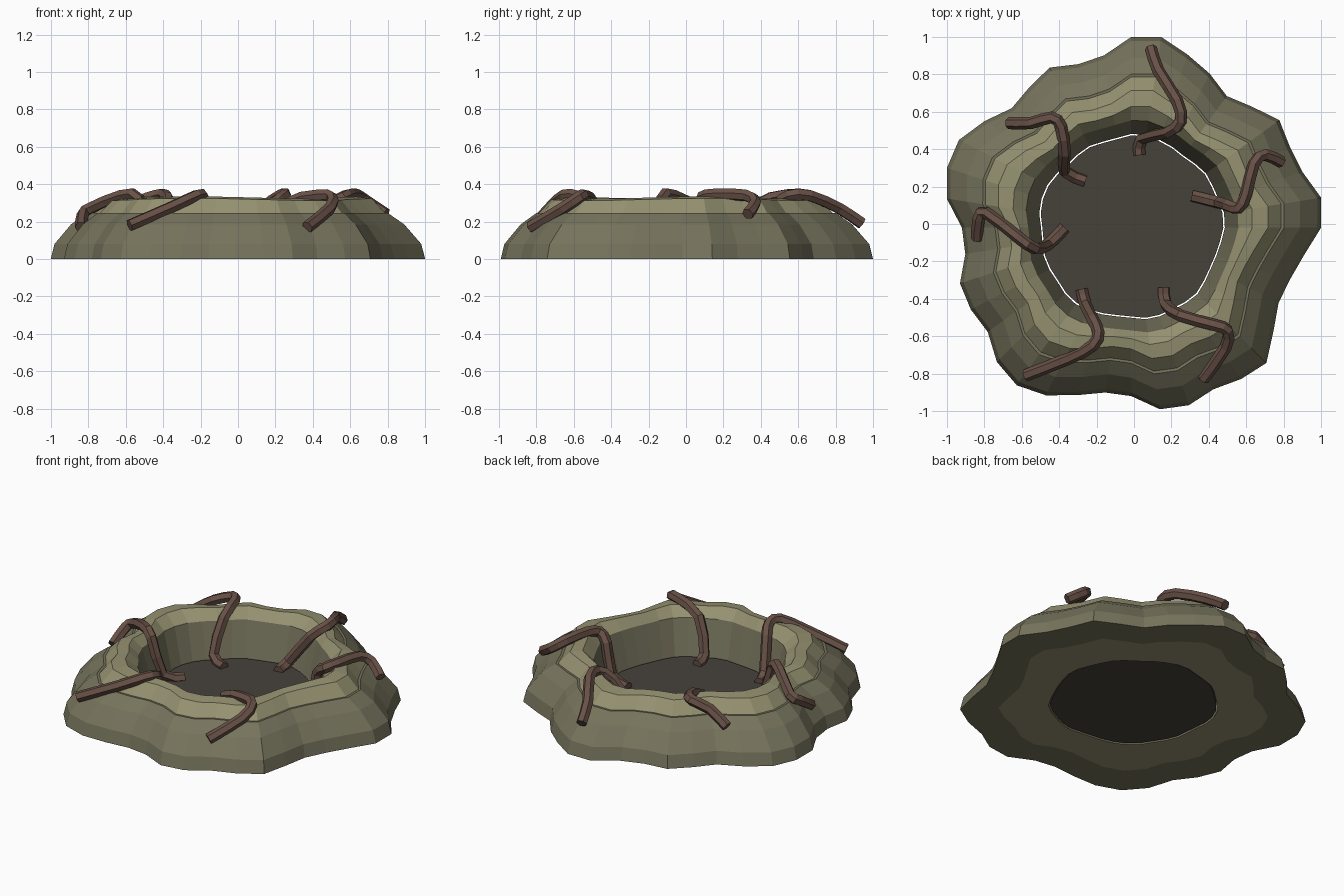
import bpy, bmesh, math
from mathutils import Vector

if "Cube" in bpy.data.objects:
    bpy.data.objects.remove(bpy.data.objects["Cube"])

def mat(name, c):
    m = bpy.data.materials.new(name)
    m.diffuse_color = (*c, 1)
    m.use_nodes = True
    m.node_tree.nodes["Principled BSDF"].inputs["Base Color"].default_value = m.diffuse_color
    return m

EARTH = mat("earth", (.181, .171, .107))
RIM = mat("rim_earth", (.30, .285, .165))
FLOOR = mat("dark_mud", (.062, .054, .044))
ROOT = mat("root_bark", (.138, .082, .062))

# Outline radius every 9 degrees, around a slightly shifted centre
CX, CY = -0.015, -0.02
RADII = [1.00, 1.01, .943, .93, .955, .89, .845, .90, .95, 1.01,
         1.00, .915, .905, .95, .92, .90, .97, 1.038, 1.044, 1.01,
         .92, .916, .983, .985, .972, 1.04, 1.066, 1.03, .965, .914,
         .92, 1.00, 1.012, .98, 1.007, 1.026, .94, .88, .885, .924]
N = len(RADII)

def ring(bm, const, scale, z, wob=0):
    vs = []
    for i, r in enumerate(RADII):
        a = 2 * math.pi * i / N
        c, s = math.cos(a), math.sin(a)
        d = const + scale * (r - CX * c - CY * s)
        vs.append(bm.verts.new((CX + d * c, CY + d * s, z + wob * math.sin(3 * a + 1))))
    return vs

def lathe(name, rows, material, caps=False):
    # Skin rings of (constant radius, outline share, height, waviness)
    bm = bmesh.new()
    rings = [ring(bm, *r) for r in rows]
    for a, b in zip(rings, rings[1:]):
        for i in range(N):
            j = (i + 1) % N
            bm.faces.new((a[i], a[j], b[j], b[i]))
    if caps:
        bm.faces.new(rings[0][::-1])
        bm.faces.new(rings[-1])
    me = bpy.data.meshes.new(name)
    bm.to_mesh(me)
    bm.free()
    me.materials.append(material)
    ob = bpy.data.objects.new(name, me)
    bpy.context.collection.objects.link(ob)

# Outer bank, with a flat underside and a small ledge at the top
lathe("outer_bank", [(0, .78, 0), (0, 1, 0), (0, .98, .08), (0, .89, .185),
                     (0, .805, .245), (0, .78, .243)], EARTH)
# Light raised lip
lathe("raised_lip", [(0, .79, .245), (0, .72, .318, .006), (.17, .47, .328, .006),
                     (.36, .21, .27)], RIM)
# Steep inside wall
lathe("inner_wall", [(.36, .21, .27), (.33, .168, 0)], EARTH)
# Underside of the lip
lathe("lip_underside", [(.33, .168, 0), (0, .78, 0)], RIM)
# Sunken floor
lathe("pit_floor", [(.33, .16, .005), (.33, .16, .055)], FLOOR, caps=True)

# Roots draped from the bank, over the lip and down to the floor
ROOTS = {
    "back": [(.09, .94, .19), (.13, .82, .27), (.23, .66, .34), (.25, .55, .34),
             (.18, .49, .28), (.04, .455, .09), (.03, .37, .06)],
    "back_left": [(-.67, .54, .22), (-.55, .54, .30), (-.44, .57, .34), (-.39, .52, .34),
                  (-.37, .38, .29), (-.37, .28, .09), (-.26, .23, .06)],
    "left": [(-.84, -.08, .17), (-.83, .03, .24), (-.79, .06, .27), (-.62, -.07, .34),
             (-.53, -.13, .32), (-.46, -.11, .09), (-.37, -.02, .06)],
    "front_left": [(-.58, -.81, .18), (-.35, -.72, .28), (-.22, -.65, .34),
                   (-.19, -.58, .335), (-.22, -.51, .28), (-.26, -.43, .09), (-.28, -.35, .06)],
    "front_right": [(.37, -.83, .17), (.49, -.66, .27), (.50, -.57, .33),
                    (.43, -.54, .34), (.25, -.49, .29), (.17, -.43, .09), (.16, -.34, .06)],
    "right": [(.79, .33, .24), (.70, .37, .30), (.64, .32, .34), (.60, .16, .345),
              (.56, .085, .33), (.50, .10, .28), (.45, .115, .09), (.31, .15, .06)],
}

def soften(pts):
    # Add one smooth in-between point per segment
    p = [Vector(q) for q in pts]
    p = [p[0]] + p + [p[-1]]
    out = [p[1]]
    for a, b, c, d in zip(p, p[1:], p[2:], p[3:]):
        out += [(9 * (b + c) - a - d) / 16, c]
    return out

for name, pts in ROOTS.items():
    pts = soften(pts)
    cu = bpy.data.curves.new(name + "_root", "CURVE")
    cu.dimensions = "3D"
    cu.bevel_depth = .033
    cu.bevel_resolution = 1
    cu.use_fill_caps = True
    sp = cu.splines.new("POLY")
    sp.points.add(len(pts) - 1)
    for p, co in zip(sp.points, pts):
        p.co = (*co, 1)
    sp.use_smooth = False
    cu.materials.append(ROOT)
    bpy.context.collection.objects.link(bpy.data.objects.new(name + "_root", cu))
